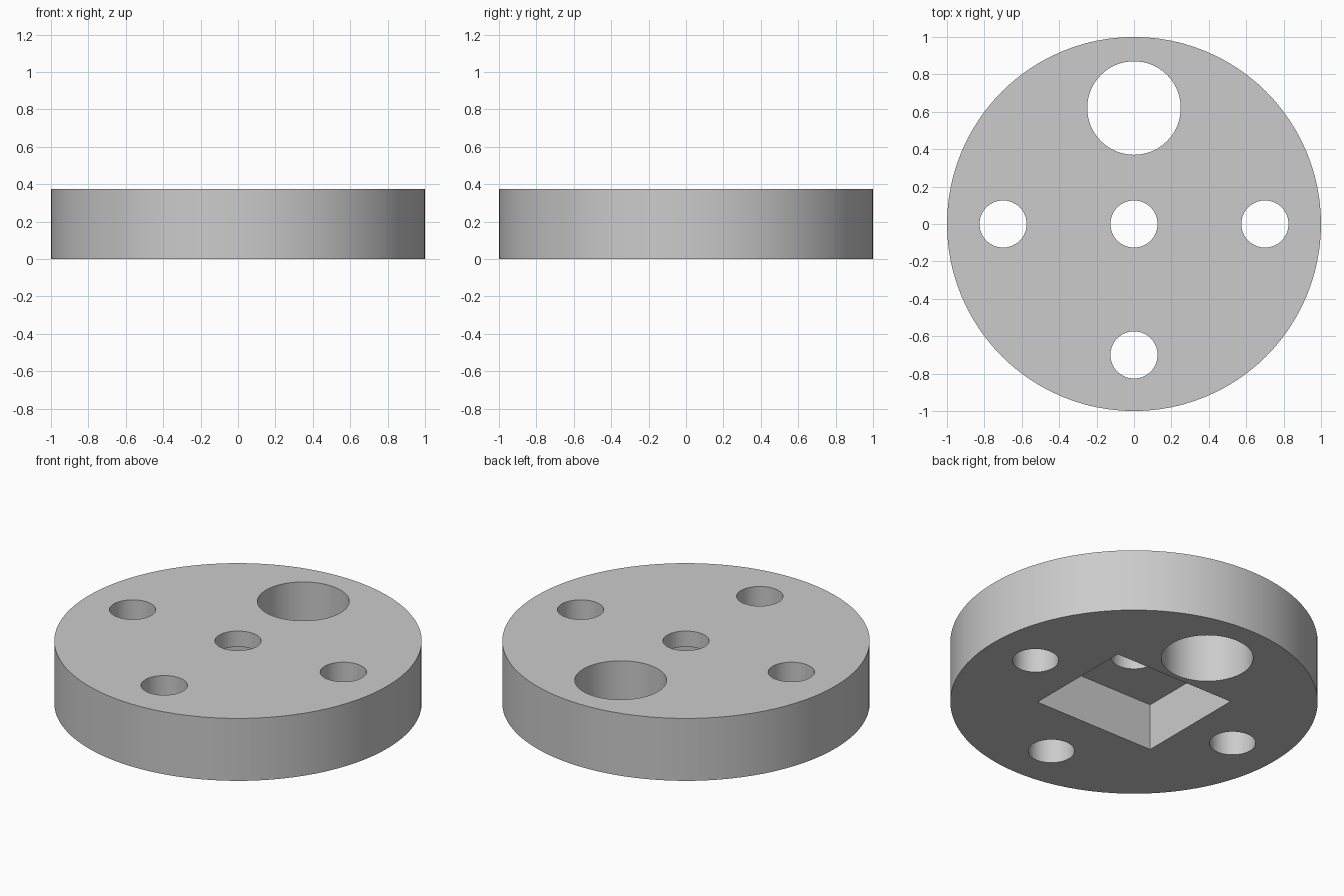
import bpy
import math

cube = bpy.data.objects.get("Cube")
if cube:
    bpy.data.objects.remove(cube, do_unlink=True)

HEIGHT = 0.375
POCKET_DEPTH = 0.28

# Single grey finish
grey = bpy.data.materials.new("plain_grey")
grey.use_nodes = True
colour = (0.6, 0.6, 0.6, 1)
grey.diffuse_color = colour
grey.node_tree.nodes["Principled BSDF"].inputs["Base Color"].default_value = colour


def cylinder(name, x, y, radius, height, z, sides):
    bpy.ops.mesh.primitive_cylinder_add(
        vertices=sides, radius=radius, depth=height, location=(x, y, z))
    obj = bpy.context.object
    obj.name = name
    obj.data.materials.append(grey)
    return obj


def cut(target, cutter):
    cutter.hide_render = True
    bpy.ops.object.select_all(action='DESELECT')
    target.select_set(True)
    bpy.context.view_layer.objects.active = target
    mod = target.modifiers.new(cutter.name, 'BOOLEAN')
    mod.operation = 'DIFFERENCE'
    mod.solver = 'EXACT'
    mod.object = cutter
    bpy.ops.object.modifier_apply(modifier=mod.name)
    bpy.data.objects.remove(cutter, do_unlink=True)


# Round plate
disc = cylinder("disc", 0, 0, 1, HEIGHT, HEIGHT / 2, 96)

# Rectangular pocket in the underside
bpy.ops.mesh.primitive_cube_add(size=1, location=(0, 0, 0))
pocket = bpy.context.object
pocket.name = "pocket_cutter"
pocket.scale = (0.8, 0.68, 2 * POCKET_DEPTH)
pocket.data.materials.append(grey)
bpy.context.view_layer.update()
cut(disc, pocket)

# Through holes: centre, three around the rim, and a large one at the back
holes = [(0, 0, 0.126), (-0.7, 0, 0.126), (0.7, 0, 0.126),
         (0, -0.7, 0.126), (0, 0.62, 0.25)]
for x, y, r in holes:
    cut(disc, cylinder("hole_cutter", x, y, r, 1, HEIGHT / 2, 64))

# Smooth round walls, sharp rims
bpy.ops.object.select_all(action='DESELECT')
disc.select_set(True)
bpy.context.view_layer.objects.active = disc
bpy.ops.object.shade_smooth_by_angle(angle=math.radians(30))
